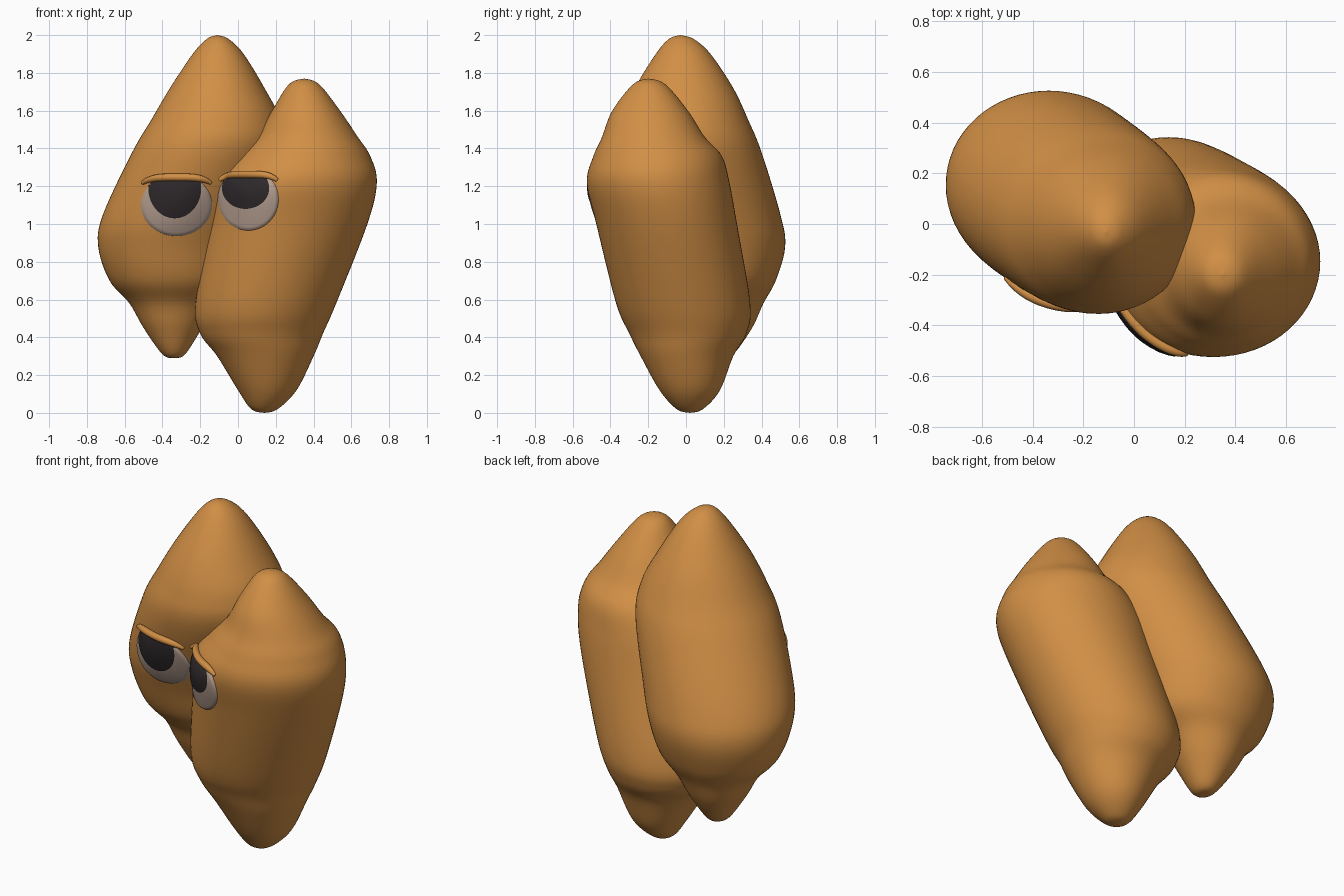
import bpy, bmesh, math
from mathutils import Vector
from mathutils.bvhtree import BVHTree

if "Cube" in bpy.data.objects:
    bpy.data.objects.remove(bpy.data.objects["Cube"])


def material(name, rgb):
    m = bpy.data.materials.new(name)
    m.diffuse_color = (*rgb, 1)
    m.use_nodes = True
    m.node_tree.nodes["Principled BSDF"].inputs["Base Color"].default_value = m.diffuse_color
    return m


ORANGE = material("orange skin", (0.64, 0.275, 0.06))
CREAM = material("dull eye white", (0.50, 0.37, 0.30))
BLACK = material("pupil black", (0.028, 0.022, 0.024))


def finish(name, bm, mat):
    bmesh.ops.recalc_face_normals(bm, faces=bm.faces)
    me = bpy.data.meshes.new(name)
    bm.to_mesh(me)
    me.materials.append(mat)
    for p in me.polygons:
        p.use_smooth = True
    ob = bpy.data.objects.new(name, me)
    bpy.context.collection.objects.link(ob)
    return ob


def spline(rows, steps):
    """Catmull-Rom through rows of numbers."""
    out = []
    for i in range(len(rows) - 1):
        a, b, c, d = (rows[max(0, min(len(rows) - 1, i + k))] for k in (-1, 0, 1, 2))
        for s in range(steps):
            t = s / steps
            out.append([0.5 * (2 * q + (r - p) * t + (2 * p - 5 * q + 4 * r - w) * t * t
                               + (3 * q - p - 3 * r + w) * t ** 3)
                        for p, q, r, w in zip(a, b, c, d)])
    return out + [list(rows[-1])]


def lobe(name, rows, n=64):
    """Loft ellipses; each row is z, x min, x max, y min, y max."""
    bm = bmesh.new()
    rings = []
    for z, x0, x1, y0, y1 in spline(rows, 6)[1:-1]:
        rings.append([bm.verts.new(((x0 + x1) / 2 + (x1 - x0) / 2 * math.cos(a),
                                    (y0 + y1) / 2 + (y1 - y0) / 2 * math.sin(a), z))
                      for a in (2 * math.pi * k / n for k in range(n))])
    for r, s in zip(rings, rings[1:]):
        for k in range(n):
            bm.faces.new((r[k], r[k - 1], s[k - 1], s[k]))
    for ring, row in ((rings[0], rows[0]), (rings[-1], rows[-1])):
        tip = bm.verts.new((row[1], row[3], row[0]))
        for k in range(n):
            bm.faces.new((ring[k], ring[k - 1], tip))
    return finish(name, bm, ORANGE)


# Two fused leaning lobes
tall = lobe("tall_lobe", [
    (0.29, -0.34, -0.34, 0.18, 0.18),
    (0.31, -0.40, -0.28, 0.11, 0.25),
    (0.45, -0.50, -0.19, 0.03, 0.35),
    (0.58, -0.575, -0.11, -0.03, 0.41),
    (0.70, -0.68, 0.00, -0.13, 0.475),
    (0.88, -0.74, 0.06, -0.20, 0.525),
    (1.05, -0.715, 0.12, -0.26, 0.50),
    (1.38, -0.56, 0.235, -0.35, 0.40),
    (1.55, -0.46, 0.225, -0.335, 0.33),
    (1.72, -0.36, 0.14, -0.27, 0.25),
    (1.90, -0.24, 0.03, -0.16, 0.13),
    (1.98, -0.165, -0.05, -0.09, 0.04),
    (2.00, -0.11, -0.11, -0.03, -0.03)])
short = lobe("short_lobe", [
    (0.00, 0.14, 0.14, 0.02, 0.02),
    (0.02, 0.07, 0.21, -0.05, 0.09),
    (0.12, 0.00, 0.31, -0.14, 0.18),
    (0.30, -0.11, 0.40, -0.24, 0.25),
    (0.42, -0.20, 0.45, -0.30, 0.32),
    (0.58, -0.225, 0.52, -0.37, 0.34),
    (1.00, -0.15, 0.685, -0.475, 0.27),
    (1.22, -0.11, 0.735, -0.525, 0.23),
    (1.36, 0.00, 0.70, -0.49, 0.19),
    (1.46, 0.10, 0.635, -0.445, 0.10),
    (1.60, 0.18, 0.54, -0.39, 0.01),
    (1.74, 0.27, 0.43, -0.28, -0.11),
    (1.77, 0.35, 0.35, -0.20, -0.20)])


def tree(ob):
    return BVHTree.FromPolygons([v.co for v in ob.data.vertices],
                                [list(p.vertices) for p in ob.data.polygons])


def front_y(trees, x, z):
    """Nearest surface met when looking from the front."""
    hits = [t.ray_cast(Vector((x, -3, z)), Vector((0, 1, 0)))[0] for t in trees]
    return min([h.y for h in hits if h] or [0])


def patch(name, mat, trees, cx, cz, rx, rz, lid, rise, n=64, m=14):
    """Disc with its top cut off at the lid, laid on the surface behind it."""
    bm = bmesh.new()
    mid = bm.verts.new((cx, front_y(trees, cx, cz) - rise(0), cz))
    rings = []
    for j in range(1, m + 1):
        t = j / m
        ring = []
        for k in range(n):
            a = 2 * math.pi * k / n
            dx, dz = rx * math.cos(a), rz * math.sin(a)
            s = t * (min(1, (lid - cz) / dz) if dz > 0 else 1)
            x, z = cx + dx * s, cz + dz * s
            ring.append(bm.verts.new((x, front_y(trees, x, z) - rise(t), z)))
        rings.append(ring)
    for k in range(n):
        bm.faces.new((mid, rings[0][k - 1], rings[0][k]))
        for r, s in zip(rings, rings[1:]):
            bm.faces.new((r[k], r[k - 1], s[k - 1], s[k]))
    return finish(name, bm, mat)


def eye_rise(t):
    return -0.01 if t > 0.99 else 0.008 + 0.022 * (1 - t * t)


skin = [tree(tall), tree(short)]
# side, eye (centre x, z, radii), pupil (centre x, z, radii), lid height
for side, eye, pupil, lid in (
        ("left", (-0.325, 1.10, 0.195, 0.17), (-0.335, 1.19, 0.14, 0.16), 1.235),
        ("right", (0.055, 1.13, 0.165, 0.17), (0.04, 1.19, 0.125, 0.11), 1.25)):
    ball = patch(side + "_eye", CREAM, skin, *eye, lid, eye_rise)
    patch(side + "_pupil", BLACK, [tree(ball)], *pupil, lid - 0.005, lambda t: 0.006)

    # Heavy upper eyelid: a soft ridge along the cut edge
    cu = bpy.data.curves.new(side + "_eyelid", 'CURVE')
    cu.dimensions = '3D'
    cu.bevel_depth = 0.02
    cu.bevel_resolution = 4
    cu.use_fill_caps = True
    sp = cu.splines.new('POLY')
    sp.points.add(16)
    for i, p in enumerate(sp.points):
        u = i / 8 - 1
        x = eye[0] + u * eye[2] * 0.93
        z = lid + 0.012 - 0.03 * u ** 4
        p.co = (x, front_y(skin, x, z) - 0.012 * (1 - u ** 4), z, 1)
        p.radius = 1 - 0.5 * u ** 4
    cu.materials.append(ORANGE)
    bpy.context.collection.objects.link(bpy.data.objects.new(side + "_eyelid", cu))
